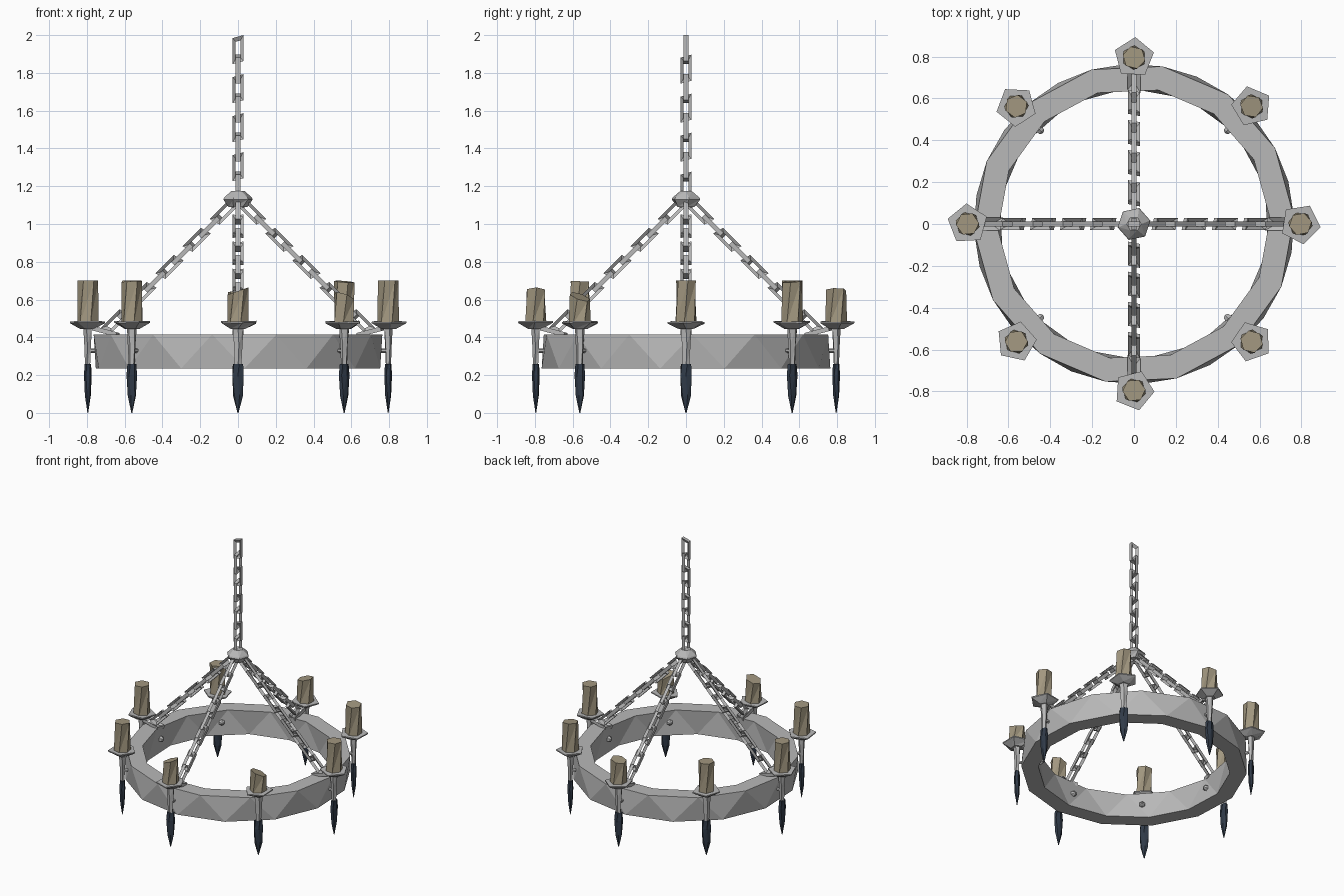
import bpy, bmesh, math, random
from mathutils import Vector, Matrix

if "Cube" in bpy.data.objects:
    bpy.data.objects.remove(bpy.data.objects["Cube"])

random.seed(4)


def material(name, rgb):
    m = bpy.data.materials.new(name)
    m.diffuse_color = (*rgb, 1)
    m.use_nodes = True
    m.node_tree.nodes["Principled BSDF"].inputs["Base Color"].default_value = m.diffuse_color
    return m


IRON = material("grey iron", (0.48, 0.48, 0.48))
WAX = material("tan wax", (0.36, 0.31, 0.215))
DARK = material("dark blue steel", (0.03, 0.043, 0.065))


def finish(name, bm, mat, matrix=None):
    bmesh.ops.recalc_face_normals(bm, faces=bm.faces)
    me = bpy.data.meshes.new(name)
    bm.to_mesh(me)
    bm.free()
    me.materials.append(mat)
    ob = bpy.data.objects.new(name, me)
    bpy.context.collection.objects.link(ob)
    if matrix:
        ob.matrix_world = matrix
    return ob


def loft(name, mat, sections, sides, matrix, flat=1.0):
    """Stack of polygons (z, radius, twist, tilt), capped; flat squeezes local x."""
    bm = bmesh.new()
    loops = []
    for z, r, twist, tilt in sections:
        loop = []
        for i in range(sides):
            a = 2 * math.pi * i / sides + twist
            x, y = r * math.cos(a), r * math.sin(a)
            loop.append(bm.verts.new((x * flat, y, z + tilt * y)))
        loops.append(loop)
    for a, b in zip(loops, loops[1:]):
        for i in range(sides):
            j = (i + 1) % sides
            bm.faces.new((a[i], a[j], b[j]))
            bm.faces.new((a[i], b[j], b[i]))
    bm.faces.new(loops[0])
    bm.faces.new(loops[-1])
    return finish(name, bm, mat, matrix)


# Hoop: two polygon walls whose lower corners sit halfway between upper ones
def hoop(n=14, z0=0.235, z1=0.415):
    bm = bmesh.new()

    def circle(r, z, shift):
        return [bm.verts.new((r * math.cos(a), r * math.sin(a), z))
                for a in (2 * math.pi * (i + shift) / n for i in range(n))]
    ot, ob_ = circle(0.765, z1, 0.1), circle(0.765, z0, 0.6)
    it, ib = circle(0.65, z1, 0.1), circle(0.65, z0, 0.6)
    for i in range(n):
        j = (i + 1) % n
        bm.faces.new((ot[i], ot[j], it[j], it[i]))
        bm.faces.new((ob_[i], ob_[j], ib[j], ib[i]))
        for t, b in ((ot, ob_), (it, ib)):
            bm.faces.new((t[i], t[j], b[i]))
            bm.faces.new((b[i], t[j], b[j]))
    finish("iron_hoop", bm, IRON)


hoop()


# Chain link: skewed rectangular loop with a three-sided bar
def link(name, matrix, length=0.138, width=0.058, bar=0.017):
    bm = bmesh.new()
    hw, hl, skew = width / 2, length / 2, 0.008
    rows = []
    for sx, sz in ((1, 1), (-1, 1), (-1, -1), (1, -1)):
        def pt(inset, y):
            x = sx * (hw - inset)
            z = sz * (hl - inset * 1.4) + skew * sx * (1 if inset == 0 else 0.4)
            return bm.verts.new((x, y, z))
        rows.append([pt(0, 0.012), pt(0, -0.012), pt(bar, 0)])
    for i in range(4):
        a, b = rows[i], rows[(i + 1) % 4]
        for k in range(3):
            m = (k + 1) % 3
            bm.faces.new((a[k], b[k], b[m], a[m]))
    return finish(name, bm, IRON, matrix)


def chain(name, start, end, count, first_turn=0):
    start, end = Vector(start), Vector(end)
    axis = (end - start).normalized()
    # local x stays horizontal, local z follows the chain
    side = Vector((0, 0, 1)).cross(axis)
    side = side.normalized() if side.length > 1e-3 else Vector((1, 0, 0))
    basis = Matrix((side, axis.cross(side), axis)).transposed().to_4x4()
    for i in range(count):
        p = start.lerp(end, i / (count - 1))
        turn = Matrix.Rotation(math.pi / 2 * ((i + first_turn) % 2), 4, 'Z')
        link(f"{name}_link", Matrix.Translation(p) @ basis @ turn)


# Hanging chain, hub and four sloping chains with anchor eyes on the hoop
chain("hanging_chain", (0, 0, 1.2), (0, 0, 1.923), 8, 1)
loft("chain_hub", IRON, [(1.09, 0.05, 0, 0), (1.13, 0.08, 0.2, 0),
                         (1.14, 0.075, 0.2, 0), (1.175, 0.035, 0, 0)], 6, Matrix())
for k in range(4):
    a = k * math.pi / 2
    c, s = math.cos(a), math.sin(a)
    chain("sloping_chain", (0.075 * c, 0.075 * s, 1.06), (0.65 * c, 0.65 * s, 0.485), 9, 1)
    spin = Matrix.Rotation(a, 4, 'Z')
    link("anchor_eye", spin @ Matrix.Translation((0.7, 0, 0.43))
         @ Matrix.Rotation(math.radians(75), 4, 'Y') @ Matrix.Rotation(math.pi / 2, 4, 'Z'),
         0.13, 0.06)

# Eight candle holders: candle top height and tilt, starting at +x, anticlockwise
candles = [(0.70, 0), (0.695, 0.1), (0.65, -0.2), (0.70, 0),
           (0.70, 0), (0.695, 0.05), (0.645, 0.35), (0.615, -0.45)]
for k, (top, tilt) in enumerate(candles):
    place = (Matrix.Rotation(k * math.pi / 4, 4, 'Z')
             @ Matrix.Translation((0.795, 0, 0)))
    t = random.uniform(-0.3, 0.3)
    loft("candle", WAX, [(0.475, 0.058, t, 0), (top, 0.055, t + 0.35, tilt)],
         6, place)
    loft("drip_dish", IRON, [(0.445, 0.042, 0, 0), (0.476, 0.098, t, 0.04),
                             (0.484, 0.098, t, 0.04)], 5, place)
    loft("holder_stem", IRON, [(0.24, 0.018, 0, 0), (0.36, 0.024, 0.2, 0),
                               (0.45, 0.03, 0, 0)], 5, place, 0.8)
    loft("spike", DARK, [(0.0, 0.003, 0, 0), (0.09, 0.027, 0.3, 0),
                         (0.20, 0.034, 0, 0), (0.258, 0.029, 0.2, 0)], 6, place, 0.6)
    # pin through the hoop with a rounded head on the inside
    across = place @ Matrix.Translation((0, 0, 0.33)) @ Matrix.Rotation(-math.pi / 2, 4, 'Y')
    loft("holder_pin", IRON, [(0, 0.012, 0, 0), (0.155, 0.012, 0, 0),
                              (0.156, 0.022, 0, 0), (0.17, 0.018, 0, 0),
                              (0.18, 0.006, 0, 0)], 6, across)
